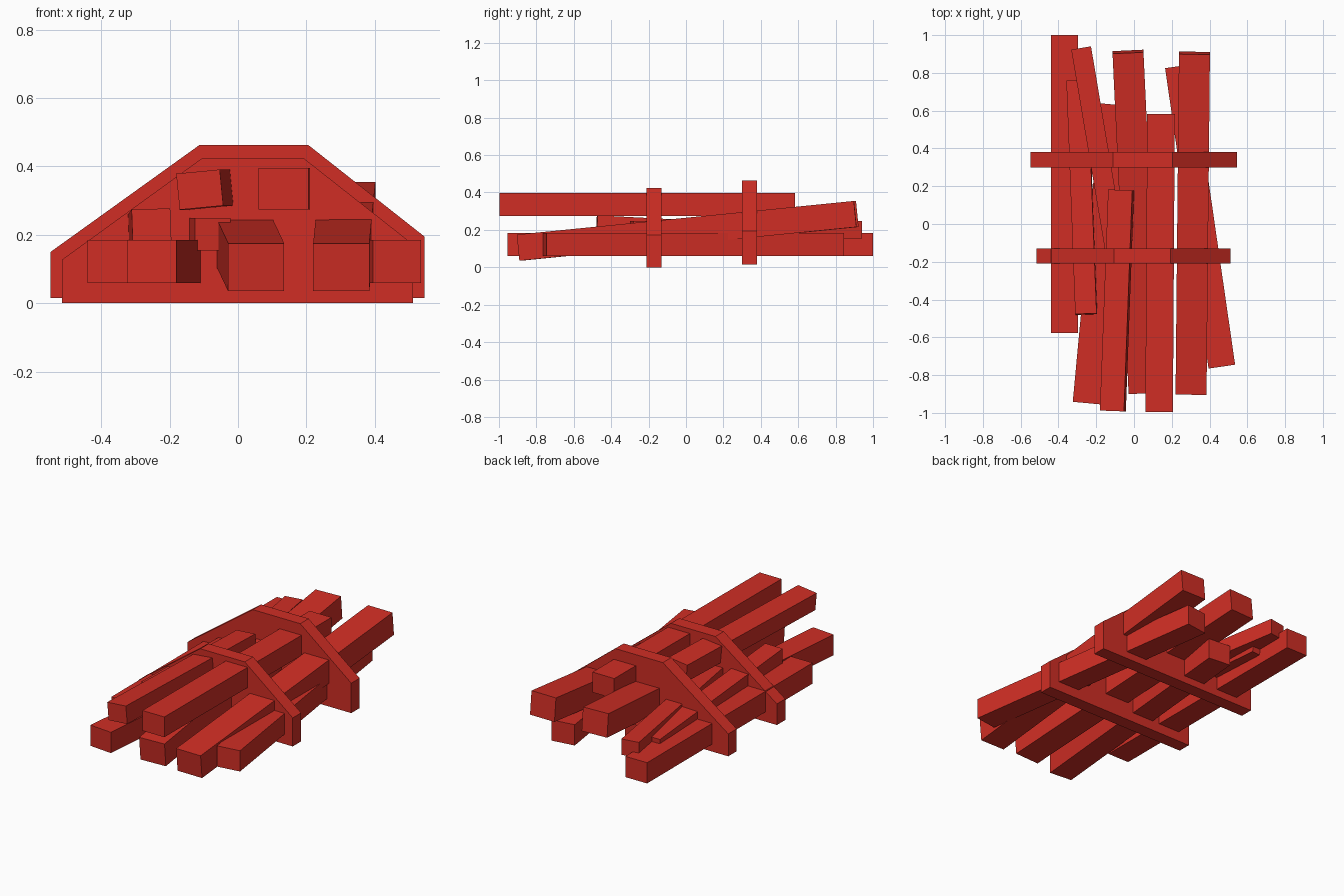
import bpy, bmesh, math
from mathutils import Vector, Matrix

if "Cube" in bpy.data.objects:
    bpy.data.objects.remove(bpy.data.objects["Cube"])

red = bpy.data.materials.new("red_paint")
red.diffuse_color = (0.63, 0.027, 0.018, 1)
red.use_nodes = True
red.node_tree.nodes["Principled BSDF"].inputs["Base Color"].default_value = red.diffuse_color


def finish(name, bm):
    bmesh.ops.recalc_face_normals(bm, faces=bm.faces)
    mesh = bpy.data.meshes.new(name)
    bm.to_mesh(mesh)
    bm.free()
    mesh.materials.append(red)
    bpy.context.collection.objects.link(bpy.data.objects.new(name, mesh))


def beam(name, front, back, width, height, roll=0):
    """Square-ended timber between the centres of its two ends."""
    a, b = Vector(front), Vector(back)
    along = (b - a).normalized()
    side = along.cross(Vector((0, 0, 1))).normalized()
    up = side.cross(along)
    turn = Matrix((side, along, up)).transposed().to_4x4()
    size = Matrix.Diagonal((width, (b - a).length, height, 1))
    bm = bmesh.new()
    bmesh.ops.create_cube(bm, size=1, matrix=Matrix.Translation((a + b) / 2) @ turn
                          @ Matrix.Rotation(math.radians(roll), 4, 'Y') @ size)
    finish(name, bm)


def brace(name, outline, y0, y1):
    """Solid plate from an x-z outline."""
    bm = bmesh.new()
    face = bm.faces.new([bm.verts.new((x, y0, z)) for x, z in outline])
    ext = bmesh.ops.extrude_face_region(bm, geom=[face])
    moved = [v for v in ext["geom"] if isinstance(v, bmesh.types.BMVert)]
    bmesh.ops.translate(bm, verts=moved, vec=(0, y1 - y0, 0))
    if not face.is_valid or len(bm.faces) < 8:
        bm.faces.new([v for v in bm.verts if v not in moved])
    finish(name, bm)


# Two braces holding the bundle
brace("front_brace", [(-0.515, 0), (0.512, 0), (0.512, 0.172), (0.192, 0.424),
                      (-0.105, 0.424), (-0.515, 0.127)], -0.21, -0.13)
brace("back_brace", [(-0.548, 0.015), (0.545, 0.015), (0.545, 0.195), (0.205, 0.463),
                     (-0.112, 0.463), (-0.548, 0.15)], 0.30, 0.38)

# Bottom layer
beam("left_beam", (-0.368, -0.577, 0.122), (-0.368, 1.0, 0.122), 0.145, 0.125)
beam("inner_left_beam", (-0.252, -0.948, 0.122), (-0.104, 0.632, 0.122), 0.145, 0.125)
beam("right_beam", (0.465, -0.755, 0.122), (0.235, 0.835, 0.122), 0.142, 0.125)

# Sloping beams
beam("middle_sloping_beam", (0.053, -0.89, 0.105), (-0.032, 0.912, 0.285), 0.164, 0.14)
beam("right_sloping_beam", (0.302, -0.897, 0.105), (0.32, 0.905, 0.285), 0.164, 0.14)

# Small beams on the second layer
beam("slanted_thin_beam", (-0.074, -0.29, 0.201), (-0.28, 0.932, 0.201), 0.106, 0.095)
beam("left_thin_beam", (-0.253, -0.477, 0.228), (-0.3, 0.76, 0.165), 0.113, 0.095, -2)

# Top layer
beam("top_left_beam", (-0.112, -0.99, 0.332), (-0.068, 0.18, 0.332), 0.128, 0.106, -5.5)
beam("top_right_beam", (0.133, -0.996, 0.335), (0.143, 0.583, 0.335), 0.146, 0.122)
